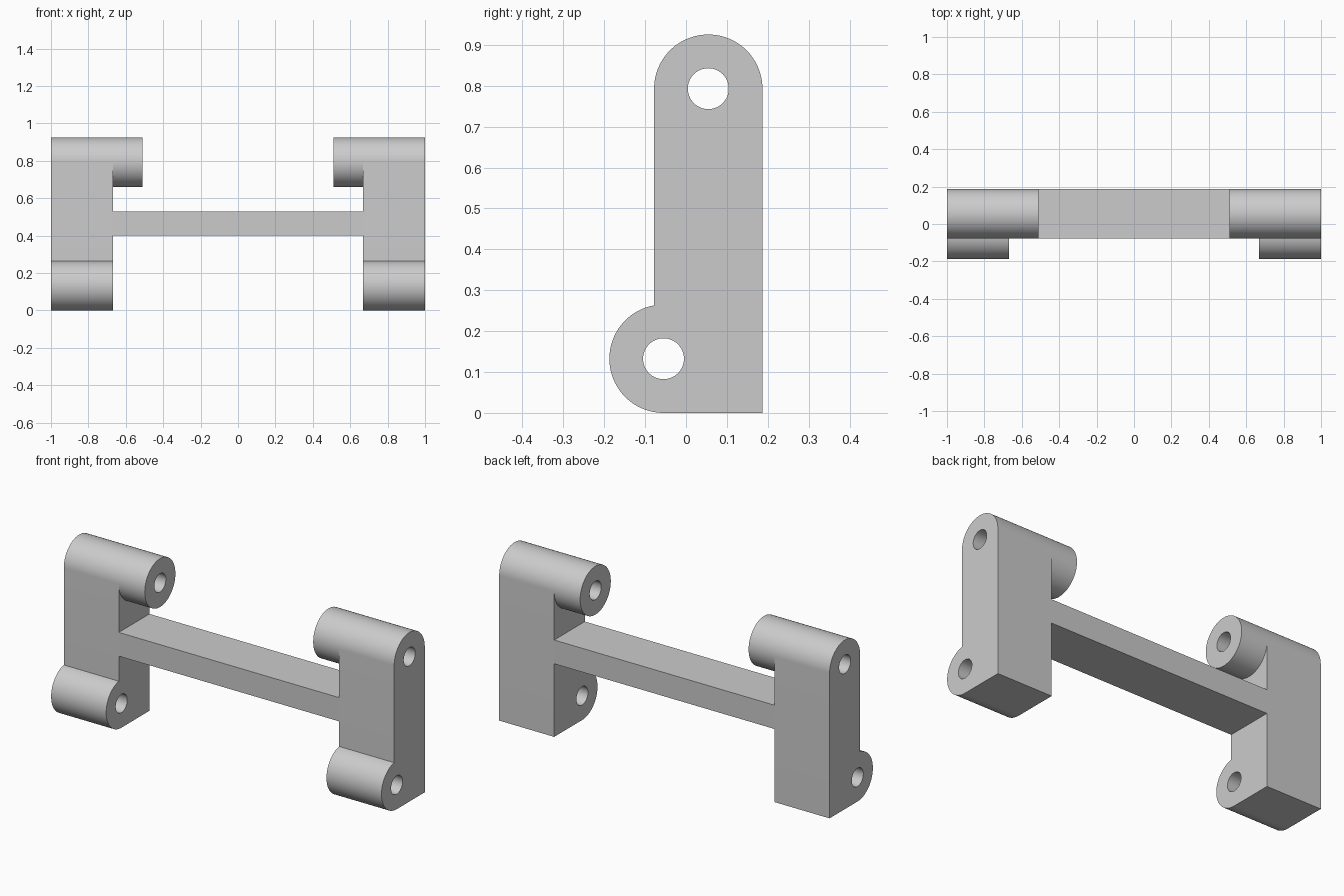
import bpy, bmesh
from math import cos, sin, radians, acos, degrees

cube = bpy.data.objects.get("Cube")
if cube:
    bpy.data.objects.remove(cube, do_unlink=True)

grey = bpy.data.materials.new("plain grey")
grey.use_nodes = True
colour = (0.6, 0.6, 0.6, 1)
grey.diffuse_color = colour
grey.node_tree.nodes["Principled BSDF"].inputs["Base Color"].default_value = colour

# Shared dimensions: the section lies in the y-z plane
RADIUS, HOLE = 0.1325, 0.05
FRONT, BACK = -0.078, 0.187
TOP_PIN = ((FRONT + BACK) / 2, 0.793)
LOW_PIN = (-0.055, RADIUS)
OUTER, INNER, BOSS_END = 1.0, 0.667, 0.51


def arc(centre, r, start, end, steps):
    angles = [radians(start + (end - start) * i / steps) for i in range(steps + 1)]
    return [(centre[0] + r * cos(a), centre[1] + r * sin(a)) for a in angles]


def circle(centre, r, steps=64):
    return arc(centre, r, 0, 360, steps)[:-1]


def finish(name, bm, mirror):
    bmesh.ops.recalc_face_normals(bm, faces=bm.faces)
    mesh = bpy.data.meshes.new(name)
    bm.to_mesh(mesh)
    bm.free()
    mesh.materials.append(grey)
    obj = bpy.data.objects.new(name, mesh)
    bpy.context.collection.objects.link(obj)
    if mirror:
        obj.modifiers.new("Mirror", "MIRROR").use_mirror_merge = False
    bpy.ops.object.select_all(action="DESELECT")
    obj.select_set(True)
    bpy.context.view_layer.objects.active = obj
    bpy.ops.object.shade_smooth_by_angle(angle=radians(30))
    return obj


def extruded(name, loops, x0, x1, mirror=True):
    """Fill an outline with its holes and extrude it along x."""
    bm = bmesh.new()
    for loop in loops:
        verts = [bm.verts.new((x0, y, z)) for y, z in loop]
        for a, b in zip(verts, verts[1:] + verts[:1]):
            bm.edges.new((a, b))
    bmesh.ops.triangle_fill(bm, use_beauty=True, edges=bm.edges[:], normal=(1, 0, 0))
    cap = bm.faces[:]
    # Copy the cap, then bridge the rims with walls
    rims = [e for e in bm.edges if len(e.link_faces) == 1]
    copy = bmesh.ops.duplicate(bm, geom=bm.verts[:] + bm.edges[:] + cap)
    twin = copy["vert_map"]
    for v in [g for g in copy["geom"] if isinstance(g, bmesh.types.BMVert)]:
        v.co.x = x1
    for e in rims:
        a, b = e.verts
        bm.faces.new((a, b, twin[b], twin[a]))
    return finish(name, bm, mirror)


# Upright end brackets with a rounded top and a forward rounded foot
notch = degrees(acos((FRONT - LOW_PIN[0]) / RADIUS))
outline = [(BACK, 0)]
outline += arc(LOW_PIN, RADIUS, 270, notch, 48)
outline += arc(TOP_PIN, RADIUS, 180, 0, 48)
extruded("end_brackets",
         [outline, circle(TOP_PIN, HOLE), circle(LOW_PIN, HOLE)], INNER, OUTER)

# Inward hinge barrels at the top
extruded("hinge_barrels",
         [circle(TOP_PIN, RADIUS, 96), circle(TOP_PIN, HOLE)], BOSS_END, INNER)

# Cross bar joining the brackets
bar = [(FRONT, 0.4), (BACK, 0.4), (BACK, 0.53), (FRONT, 0.53)]
extruded("cross_bar", [bar], -INNER, INNER, mirror=False)
